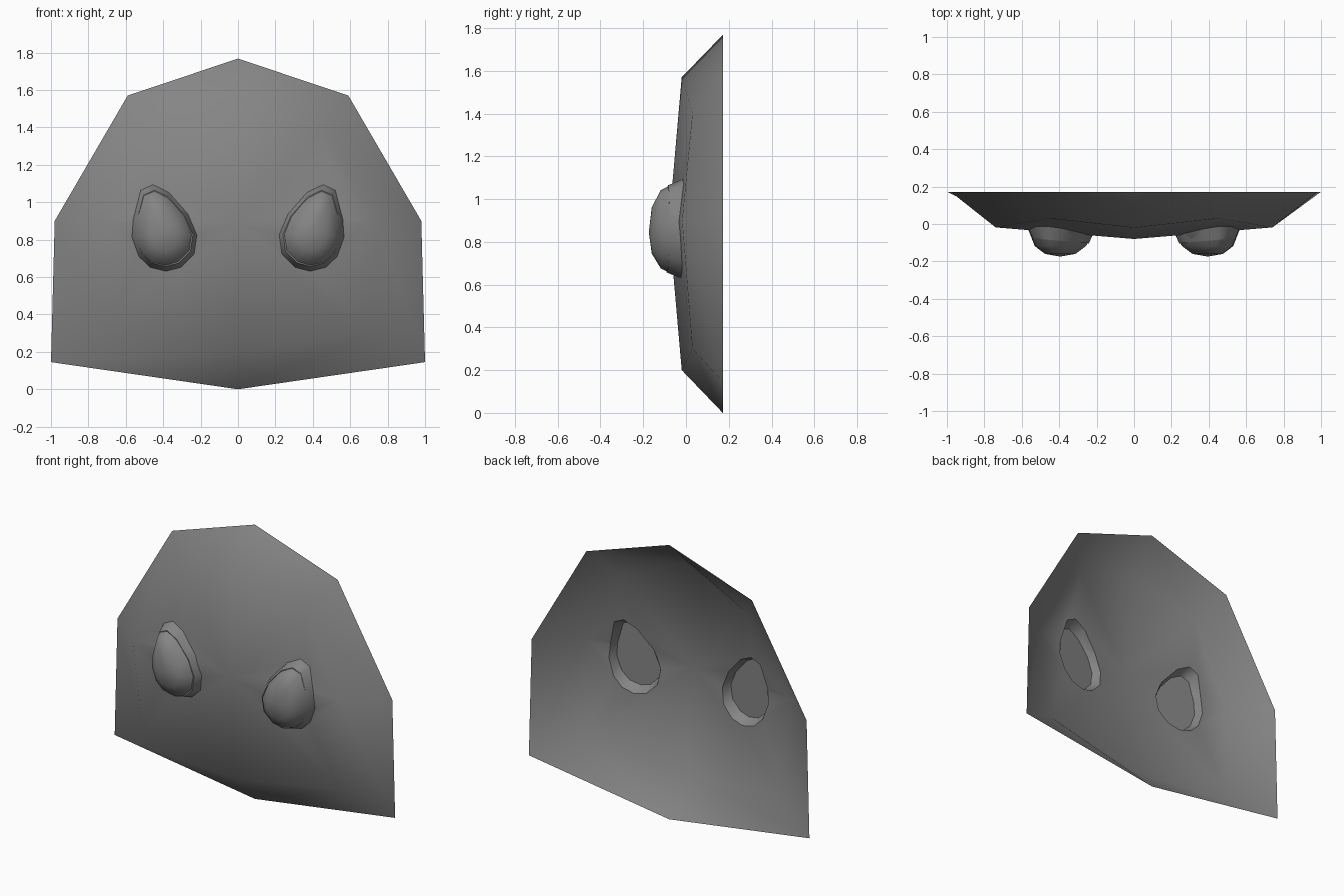
import bpy, bmesh
from mathutils import Vector, geometry

cube = bpy.data.objects.get("Cube")
if cube:
    bpy.data.objects.remove(cube, do_unlink=True)

# Single grey material
GREY = (0.235, 0.235, 0.235, 1)
mat = bpy.data.materials.new("grey")
mat.use_nodes = True
mat.diffuse_color = GREY
mat.node_tree.nodes["Principled BSDF"].inputs["Base Color"].default_value = GREY


def mirror_loop(half):
    """Close a half outline (top to bottom, +x side) into a full loop."""
    return half + [(-x, y, z) for x, y, z in reversed(half[1:-1])]


def finish(name, bm, sharp=None):
    mesh = bpy.data.meshes.new(name)
    bm.to_mesh(mesh)
    bm.free()
    mesh.materials.append(mat)
    ob = bpy.data.objects.new(name, mesh)
    bpy.context.collection.objects.link(ob)
    bpy.ops.object.select_all(action='DESELECT')
    ob.select_set(True)
    bpy.context.view_layer.objects.active = ob
    if sharp is None:
        bpy.ops.object.shade_smooth()
    else:
        bpy.ops.object.shade_smooth_by_angle(angle=sharp)


# Coarse mask: centre, front ring and rear rim
centre = (0, -0.08, 0.885)
ring = mirror_loop([(0, -0.02, 1.57), (0.45, 0.03, 1.4), (0.74, -0.018, 0.9),
                    (0.7, 0.03, 0.3), (0, -0.02, 0.2)])
rim = mirror_loop([(0, 0.172, 1.768), (0.59, 0.172, 1.57), (0.98, 0.172, 0.9),
                   (1, 0.172, 0.145), (0, 0.172, 0)])
coarse = [Vector(p) for p in [centre] + ring + rim]
tris, edges = [], []
for i in range(8):
    a, b = 1 + i, 1 + (i + 1) % 8
    tris += [(0, a, b), (a, a + 8, b + 8), (a, b + 8, b)]
    edges += [(0, a), (a, b), (a, a + 8), (a, b + 8), (a + 8, b + 8)]


def depth(x, z):
    """Depth of the mask at (x, z), blended within the triangle that holds it."""
    best, best_fit = 0, -9
    for tri in tris:
        a, b, c = (coarse[i] for i in tri)
        det = (b.x - a.x) * (c.z - a.z) - (c.x - a.x) * (b.z - a.z)
        v = ((x - a.x) * (c.z - a.z) - (c.x - a.x) * (z - a.z)) / det
        w = ((b.x - a.x) * (z - a.z) - (x - a.x) * (b.z - a.z)) / det
        fit = min(v, w, 1 - v - w)
        if fit > best_fit:
            best, best_fit = a.y + v * (b.y - a.y) + w * (c.y - a.y), fit
    return best


# Egg-shaped eye outline (x, z)
egg = [(0.455, 1.094), (0.52, 1.064), (0.56, 0.91), (0.567, 0.813),
       (0.53, 0.71), (0.47, 0.652), (0.385, 0.631), (0.305, 0.652),
       (0.235, 0.722), (0.22, 0.824), (0.267, 0.936), (0.37, 1.053)]
eggs = {"left_eye": egg, "right_eye": [(-x, z) for x, z in egg]}


def inside(p, loop):
    n, odd = len(loop), False
    for i in range(n):
        (x1, z1), (x2, z2) = loop[i], loop[(i + 1) % n]
        if (z1 > p.y) != (z2 > p.y) and p.x < x1 + (p.y - z1) * (x2 - x1) / (z2 - z1):
            odd = not odd
    return odd


# Mask shell with the eye openings cut out
flat = [Vector((p.x, p.z)) for p in coarse]
for loop in eggs.values():
    s, n = len(flat), len(loop)
    flat += [Vector(p) for p in loop]
    edges += [(s + i, s + (i + 1) % n) for i in range(n)]
verts, _, faces, *_ = geometry.delaunay_2d_cdt(flat, edges, [], 1, 1e-5)
bm = bmesh.new()
bv = [bm.verts.new((v.x, depth(v.x, v.y), v.y)) for v in verts]
for f in faces:
    mid = sum((verts[i] for i in f), Vector((0, 0))) / len(f)
    if any(inside(mid, loop) for loop in eggs.values()):
        continue
    a, b, c = (verts[i] for i in f[:3])
    ccw = (b - a).cross(c - a) > 0
    bm.faces.new([bv[i] for i in (f if ccw else f[::-1])])
bmesh.ops.delete(bm, geom=[v for v in bm.verts if not v.link_faces], context='VERTS')
finish("mask_shell", bm)

# Bulging eyes: domed front, recessed flat back
for name, loop in eggs.items():
    cx = 0.395 if name == "left_eye" else -0.395
    cz, n = 0.845, len(loop)
    bm = bmesh.new()

    def eye_ring(scale, y_at):
        points = [(cx + (x - cx) * scale, cz + (z - cz) * scale) for x, z in loop]
        return [bm.verts.new((x, y_at(x, z), z)) for x, z in points]

    rows = [eye_ring(0.88, lambda x, z: -0.125 + 0.09 * abs(x)),
            eye_ring(1, depth),
            eye_ring(0.79, lambda x, z: -0.118),
            eye_ring(0.47, lambda x, z: -0.16)]
    for r0, r1 in zip(rows, rows[1:]):
        for i in range(n):
            j = (i + 1) % n
            bm.faces.new((r0[i], r0[j], r1[j], r1[i]))
    tip = bm.verts.new((cx, -0.174, cz))
    for i in range(n):
        bm.faces.new((rows[-1][i], rows[-1][(i + 1) % n], tip))
    bm.faces.new(rows[0])
    bmesh.ops.recalc_face_normals(bm, faces=bm.faces)
    finish(name, bm, sharp=1.0)
